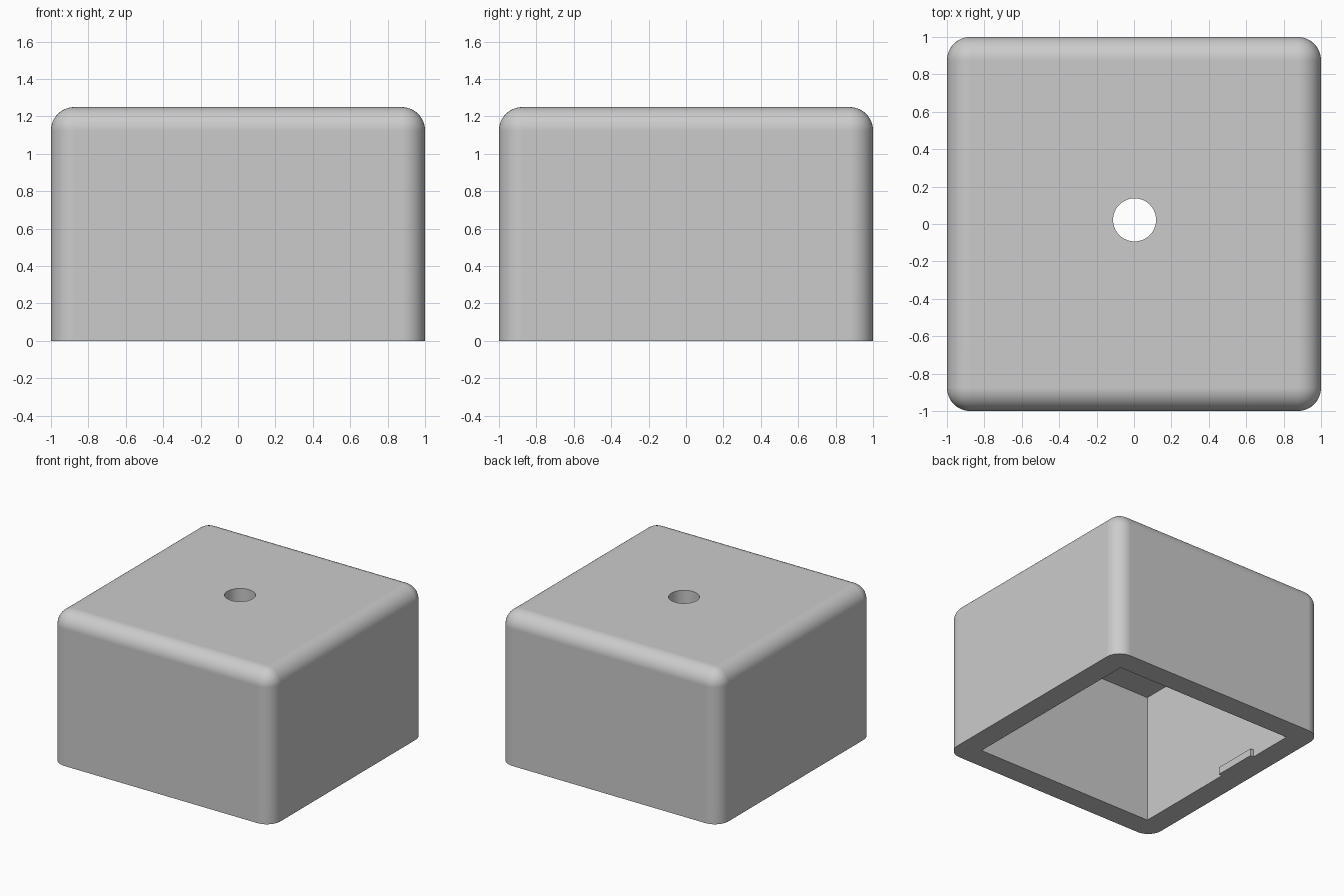
import bpy
import bmesh
from mathutils import Matrix, Vector

HEIGHT = 1.25
FILLET = 0.125
INNER = 0.815      # half width of the cavity
CEILING = 1.065

cube = bpy.data.objects.get("Cube")
if cube:
    bpy.data.objects.remove(cube, do_unlink=True)

grey = bpy.data.materials.new("plain_grey")
grey.use_nodes = True
colour = (0.6, 0.6, 0.6, 1)
grey.diffuse_color = colour
grey.node_tree.nodes["Principled BSDF"].inputs["Base Color"].default_value = colour


def add_object(name, bm):
    mesh = bpy.data.meshes.new(name)
    bm.to_mesh(mesh)
    bm.free()
    mesh.materials.append(grey)
    obj = bpy.data.objects.new(name, mesh)
    bpy.context.collection.objects.link(obj)
    return obj


def box(low, high):
    low, high = Vector(low), Vector(high)
    bm = bmesh.new()
    place = Matrix.Translation((low + high) / 2) @ Matrix.Diagonal((high - low).to_4d())
    bmesh.ops.create_cube(bm, size=1, matrix=place)
    return bm


# Outer shell, rounded everywhere except around the open base
bm = box((-1, -1, 0), (1, 1, HEIGHT))
rounded = [e for e in bm.edges if max(v.co.z for v in e.verts) > 0.1]
bmesh.ops.bevel(bm, geom=rounded, offset=FILLET, offset_type='OFFSET',
                segments=12, profile=0.5, affect='EDGES')
shell = add_object("hollow_cover", bm)

# Cutters for the cavity and the round hole in the top
cavity = add_object("cavity_cutter", box((-INNER, -INNER, -0.5), (INNER, INNER, CEILING)))
bm = bmesh.new()
bmesh.ops.create_cone(bm, cap_ends=True, segments=64, radius1=0.115, radius2=0.115,
                      depth=1, matrix=Matrix.Translation((0.003, 0.022, HEIGHT)))
hole = add_object("hole_cutter", bm)

for cutter in (cavity, hole):
    cutter.hide_render = True
    mod = shell.modifiers.new(cutter.name, 'BOOLEAN')
    mod.operation = 'DIFFERENCE'
    mod.solver = 'EXACT'
    mod.object = cutter

# Bake the cuts, then drop the cutters
graph = bpy.context.evaluated_depsgraph_get()
shell_mesh = bpy.data.meshes.new_from_object(shell.evaluated_get(graph))
shell.modifiers.clear()
shell.data = shell_mesh
for cutter in (cavity, hole):
    bpy.data.objects.remove(cutter, do_unlink=True)

# Small catch on the inside of the right wall, flush with the rim
add_object("inner_catch", box((-INNER, 0.06, 0), (-INNER + 0.03, 0.43, 0.06)))

# Smooth fillets with flat faces kept flat
bpy.ops.object.select_all(action='DESELECT')
shell.select_set(True)
bpy.context.view_layer.objects.active = shell
bpy.ops.object.shade_smooth_by_angle(angle=0.5)
weighted = shell.modifiers.new("flat_face_normals", 'WEIGHTED_NORMAL')
weighted.keep_sharp = True
